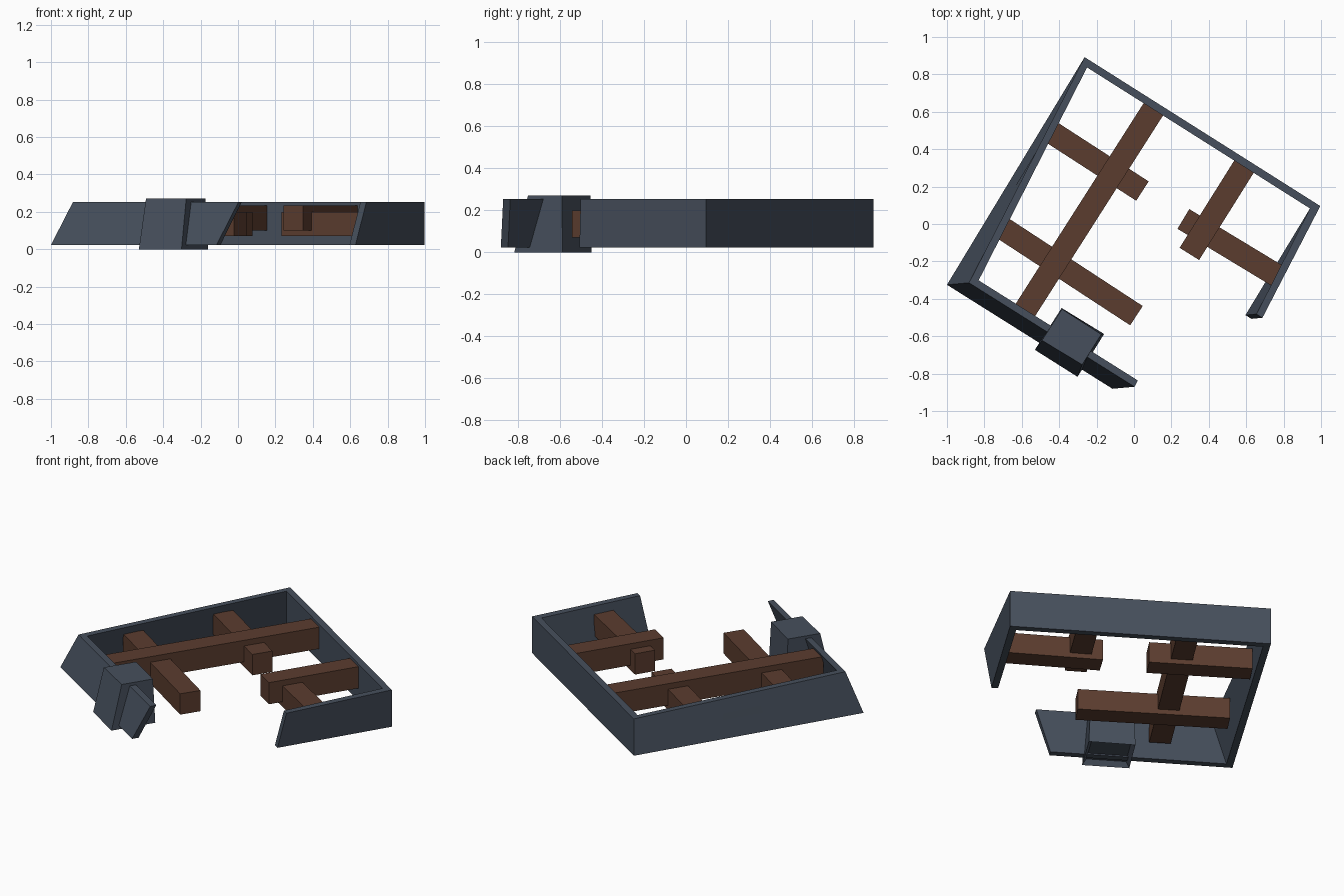
import bpy, bmesh, math
from mathutils import Vector

if "Cube" in bpy.data.objects:
    bpy.data.objects.remove(bpy.data.objects["Cube"])

U = Vector((0.846, -0.533)).normalized()   # along the back wall
V = Vector((-U.y, U.x))                    # from front to back


def material(name, rgb):
    m = bpy.data.materials.new(name)
    m.diffuse_color = (*rgb, 1)
    m.use_nodes = True
    m.node_tree.nodes["Principled BSDF"].inputs["Base Color"].default_value = m.diffuse_color
    return m


slate = material("slate", (0.061, 0.078, 0.107))
brown = material("brown wood", (0.105, 0.046, 0.028))


def finish(name, bm, mat):
    bmesh.ops.recalc_face_normals(bm, faces=bm.faces)
    me = bpy.data.meshes.new(name)
    bm.to_mesh(me)
    bm.free()
    me.materials.append(mat)
    ob = bpy.data.objects.new(name, me)
    bpy.context.collection.objects.link(ob)
    return ob


def loft(bm, low, high, z0, z1):
    """Closed solid between two outlines with equal point counts."""
    a = [bm.verts.new((x, y, z0)) for x, y in low]
    b = [bm.verts.new((x, y, z1)) for x, y in high]
    n = len(a)
    base = bm.faces.new(a[::-1])
    bm.faces.new(b)
    for i in range(n):
        j = (i + 1) % n
        bm.faces.new((a[i], a[j], b[j], b[i]))
    return base


# Outer wall: leans progressively more the further it is from the back wall
BACK = Vector((-0.264, 0.892))


def lean(p):
    p = Vector(p)
    t = max(0, (BACK - p).dot(V) / 1.425)
    if t < 0.06:
        t = 0
    return p + Vector((0.118, 0.011)) * t


outer = [(0.628, -0.507), (0.996, 0.096), (-0.264, 0.892), (-1.0, -0.325), (-0.115, -0.881)]
inner = [(0.596, -0.487), (0.941, 0.083), (-0.251, 0.837), (-0.945, -0.312), (-0.094, -0.847)]
bm = bmesh.new()
outline = outer + inner[::-1]
loft(bm, outline, [lean(p) for p in outline], 0.023, 0.253)
finish("outer_wall", bm, slate)


# Timber beams: start, end, direction is taken from the ends
def beam(name, start, end, z0, z1, before=0.0, after=0.0, width=0.123):
    s, e = Vector(start), Vector(end)
    d = (e - s).normalized()
    s, e = s - d * before, e + d * after
    side = Vector((-d.y, d.x)) * width / 2
    pts = [s - side, e - side, e + side, s + side]
    bm = bmesh.new()
    loft(bm, pts, pts, z0, z1)
    finish(name, bm, brown)


HIGH, LOW = (0.10, 0.235), (0.07, 0.20)
beam("long_upper_beam", (-0.574, -0.449), (0.104, 0.614), *HIGH, 0.03, 0.03)
beam("short_upper_beam", (0.296, -0.16), (0.59, 0.31), *HIGH, 0, 0.03)
beam("back_cross_beam", (-0.425, 0.48), (0.045, 0.176), *LOW, 0.03, 0)
beam("front_cross_beam", (-0.68, -0.037), (0.013, -0.49), *LOW, 0.04, 0)
beam("right_cross_beam", (0.264, 0.027), (0.75, -0.267), *LOW, 0, 0.02)

# Tapered tower block straddling the front wall, with a recess underneath
bm = bmesh.new()
low = [(-0.387, -0.449), (-0.53, -0.673), (-0.302, -0.817), (-0.16, -0.588)]
high = [(-0.385, -0.455), (-0.492, -0.622), (-0.277, -0.752), (-0.175, -0.59)]
base = loft(bm, low, high, 0.0, 0.27)
bmesh.ops.recalc_face_normals(bm, faces=bm.faces)
bmesh.ops.inset_individual(bm, faces=[base], thickness=0.03)
bmesh.ops.translate(bm, verts=base.verts, vec=(0, 0, 0.03))
finish("wall_tower", bm, slate)
